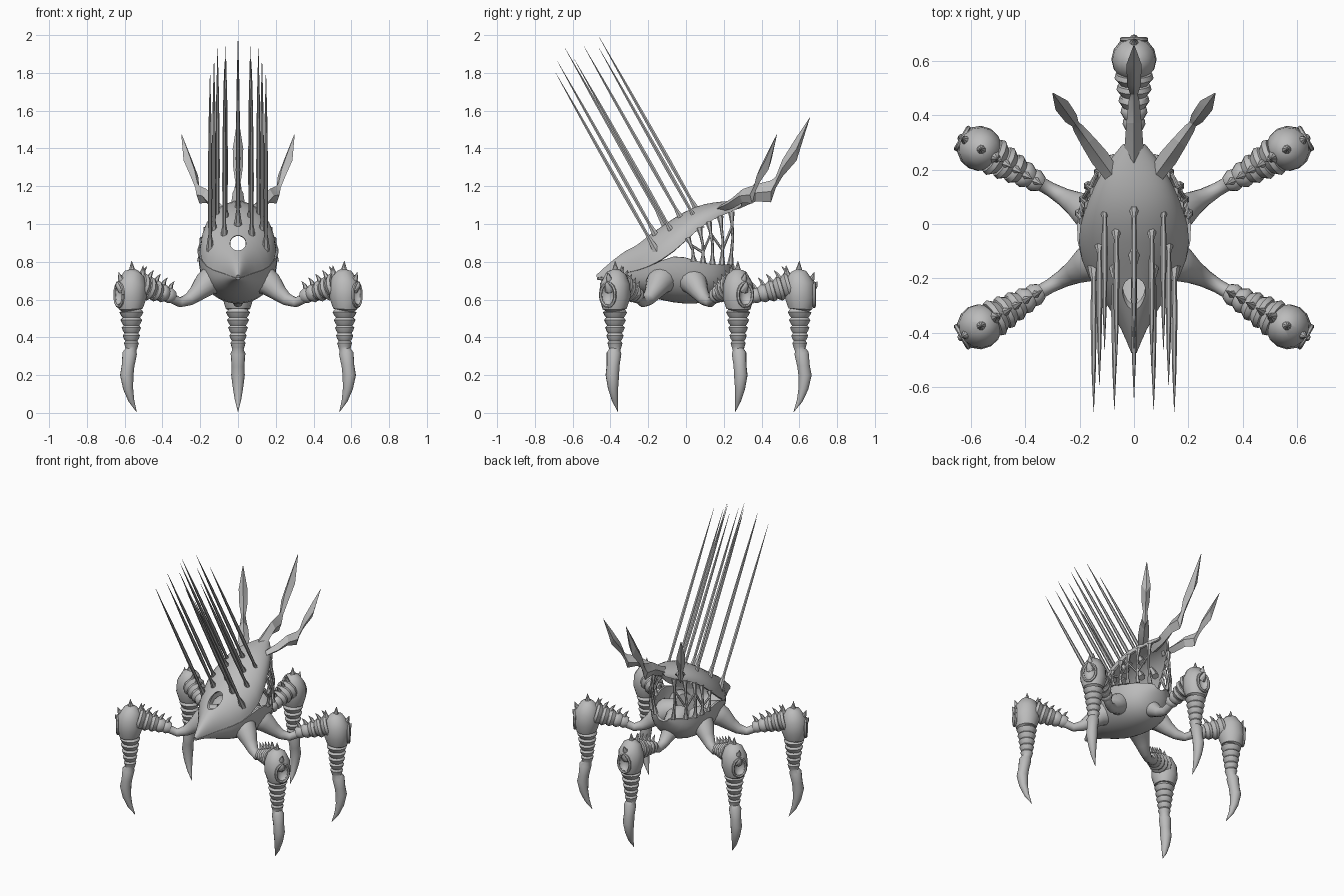
import bpy, bmesh, math
from mathutils import Vector, Matrix

if "Cube" in bpy.data.objects:
    bpy.data.objects.remove(bpy.data.objects["Cube"])

GREY = (0.5, 0.5, 0.5, 1)
mat = bpy.data.materials.new("bone grey")
mat.use_nodes = True
mat.diffuse_color = GREY
mat.node_tree.nodes["Principled BSDF"].inputs["Base Color"].default_value = GREY


def loft(bm, rings, closed=True):
    """Skin a list of point rings; closed rings get end caps."""
    rows = [[bm.verts.new(p) for p in ring] for ring in rings]
    n = len(rows[0])
    for a, b in zip(rows, rows[1:]):
        for i in range(n if closed else n - 1):
            j = (i + 1) % n
            bm.faces.new((a[i], a[j], b[j], b[i]))
    if closed:
        bm.faces.new(rows[0])
        bm.faces.new(rows[-1])


def tube(bm, path, radii, side, sides=10, width=1.0):
    """Tapered tube along a path; width scales it along the side vector."""
    pts = [Vector(p) for p in path]
    rings = []
    for i, p in enumerate(pts):
        t = (pts[min(i + 1, len(pts) - 1)] - pts[max(i - 1, 0)]).normalized()
        u = Vector(side)
        u = (u - t * u.dot(t)).normalized()
        v = t.cross(u)
        rings.append([p + radii[i] * (u * width * math.cos(a) + v * math.sin(a))
                      for a in (math.tau * k / sides for k in range(sides))])
    loft(bm, rings)


def finish(name, bm, angle=40):
    bmesh.ops.recalc_face_normals(bm, faces=bm.faces)
    me = bpy.data.meshes.new(name)
    bm.to_mesh(me)
    bm.free()
    ob = bpy.data.objects.new(name, me)
    bpy.context.collection.objects.link(ob)
    me.materials.append(mat)
    shade(ob, angle)
    return ob


def select(ob):
    bpy.ops.object.select_all(action="DESELECT")
    ob.select_set(True)
    bpy.context.view_layer.objects.active = ob


def shade(ob, angle=40):
    select(ob)
    bpy.ops.object.shade_smooth_by_angle(angle=math.radians(angle))


def apply_all(ob):
    select(ob)
    for m in list(ob.modifiers):
        bpy.ops.object.modifier_apply(modifier=m.name)
    shade(ob)


def carve(ob, matrix):
    """Cut a stretched ball out of an object."""
    bm = bmesh.new()
    bmesh.ops.create_uvsphere(bm, u_segments=16, v_segments=10, radius=1, matrix=matrix)
    cutter = finish("cutter", bm)
    cutter.hide_render = True
    cut = ob.modifiers.new("cut", "BOOLEAN")
    cut.operation, cut.object, cut.solver = "DIFFERENCE", cutter, "EXACT"
    apply_all(ob)
    bpy.data.objects.remove(cutter)


def ball(loc, size):
    return Matrix.Translation(loc) @ Matrix.Diagonal((*size, 1))


# Body stations: y, half width at the rim, rim height, crown or keel height
FRONT = [(-.47, .004, .715), (-.39, .036, .725), (-.30, .085, .745),
         (-.20, .165, .765), (-.06, .208, .85)]
UPPER = FRONT + [(.05, .175, .965), (.15, .135, 1.03), (.23, .085, 1.06), (.29, .035, 1.09)]
LOWER = FRONT + [(.05, .20, .80), (.15, .165, .785), (.21, .115, .785), (.25, .04, .785)]
CROWN = [.725, .80, .865, .93, 1.03, 1.09, 1.11, 1.115, 1.12]
KEEL = [.712, .70, .665, .62, .585, .58, .60, .66, .76]


def shell(name, stations, ridge, power):
    bm = bmesh.new()
    rings = []
    for (y, w, ze), zr in zip(stations, ridge):
        angles = [math.pi * (k / 12 - .5) for k in range(13)]
        rings.append([(w * math.sin(a), y, ze + (zr - ze) * max(math.cos(a), 0) ** power)
                      for a in angles])
    loft(bm, rings, closed=False)
    ob = finish(name, bm)
    ob.modifiers.new("smooth", "SUBSURF").levels = 1
    wall = ob.modifiers.new("wall", "SOLIDIFY")
    wall.thickness, wall.offset = .014, 0
    apply_all(ob)
    return ob


carapace = shell("carapace", UPPER, CROWN, 1.0)
carve(carapace, ball((0, -.26, .90), (.043, .16, .043)))
shell("lower_hull", LOWER, KEEL, .8)


# Open lattice of ribs between carapace and hull
def rim(stations, y):
    for a, b in zip(stations, stations[1:]):
        if a[0] <= y <= b[0]:
            return Vector((a[1], *(a[0::2]))).lerp(Vector((b[1], *(b[0::2]))),
                                                   (y - a[0]) / (b[0] - a[0]))


bm = bmesh.new()
for s in (1, -1):
    mids = []
    for top, low in ((.01, .04), (.07, .09), (.12, .14), (.18, .19), (.24, .235)):
        a, b = rim(UPPER, top), rim(LOWER, low)
        m = a.lerp(b, .5) + Vector((.015, .01, 0))
        mids.append((a.lerp(m, .55), b.lerp(m, .6)))
        tube(bm, [(p.x * s, p.y, p.z) for p in (a, a.lerp(m, .4), m, m.lerp(b, .6), b)],
             [.018, .009, .007, .009, .018], (0, 1, 0), 6)
    for i, (p, q) in enumerate(zip(mids, mids[1:])):
        tube(bm, [(v.x * s, v.y, v.z) for v in (p[i % 2], q[1 - i % 2])],
             [.007, .007], (0, 0, 1), 6)
finish("ribs", bm)

# Long spines: x, tip y, tip z
SPINES = [(0, -.46, 1.99), (0, -.64, 1.93), (.065, -.54, 1.94), (.072, -.68, 1.86),
          (.108, -.46, 1.93), (.127, -.59, 1.87), (.148, -.69, 1.80)]
bm = bmesh.new()
for x, y, z in SPINES:
    for s in ((1, -1) if x else (1,)):
        tip = Vector((x * s, y, z))
        back = Vector((0, .52, -.92))
        tube(bm, [tip + back * f for f in (1.04, .96, .93, .7, .3, 0)],
             [.024, .014, .009, .012, .008, .0008], (1, 0, 0), 6)
finish("spines", bm, 30)

# Three jagged tail blades: distance, upper edge, lower edge, half thickness
BLADE = [(0, .02, -.02, .03), (.10, .07, 0, .035), (.19, .13, .04, .028),
         (.27, .15, .035, .02), (.295, .17, .11, .014), (.33, .26, .17, .025),
         (.405, .38, .255, .028), (.476, .486, .482, .002)]
bm = bmesh.new()
loft(bm, [[(0, d, t), (w, d, (t + b) / 2), (0, d, b), (-w, d, (t + b) / 2)]
          for d, t, b, w in BLADE])
blade = finish("centre_blade", bm, 20)
blade.location = (0, .18, 1.08)
for s, name in ((1, "left_blade"), (-1, "right_blade")):
    ob = bpy.data.objects.new(name, blade.data)
    bpy.context.collection.objects.link(ob)
    ob.location = (.08 * s, .18, 1.08)
    ob.rotation_euler.z = -s * math.radians(36)
    ob.scale = (1, .78, .81)

# Leg, built along +x: hip, armoured upper limb, knee with shin and claw
Y = (0, 1, 0)
bm = bmesh.new()
tube(bm, [(.09, 0, .72), (.15, 0, .71), (.20, 0, .68), (.25, 0, .635), (.30, 0, .60),
          (.355, 0, .585), (.40, 0, .605), (.44, 0, .63)],
     [.07, .08, .066, .046, .033, .026, .026, .034], Y, 14)
hip = finish("hip", bm, 60)

bm = bmesh.new()
path, radii = [], []
for i in range(5):
    r, big = .395 + .042 * i, .042 + .0075 * i
    z = .615 + .012 * i
    path += [(r, 0, z), (r + .022, 0, z + .006), (r + .039, 0, z + .011)]
    radii += [big * .74, big, big * .93]
    tip = z + big
    tube(bm, [(r + .025, 0, tip - .01), (r + .012, 0, tip + .02), (r - .006, 0, tip + .04)],
         [.018, .009, .001], Y, 6)
tube(bm, path, radii, Y, 12)
limb = finish("upper_limb", bm)

bm = bmesh.new()
prof = [(.625, .755, .02), (.635, .735, .055), (.65, .68, .08), (.655, .61, .083),
        (.655, .55, .064)]
for i in range(5):
    z, big = .545 - .041 * i, .064 - .006 * i
    prof += [(.652, z, big * .8), (.652, z - .012, big), (.652, z - .03, big * .86)]
prof += [(.655, .335, .030), (.662, .315, .039), (.672, .25, .034), (.68, .20, .036),
         (.672, .13, .027), (.652, .065, .016), (.62, .005, .001)]
tube(bm, [(r, 0, z) for r, z, _ in prof], [p[2] for p in prof], Y, 14)
shin = finish("shin", bm)
carve(shin, ball((.742, 0, .625), (.04, .04, .058)))

# Knee horns and socket lip
bm = bmesh.new()
for r, z, dr, dz in ((.645, .74, .005, .065), (.695, .695, .035, .05), (.59, .72, -.01, .06),
                     (.715, .665, .03, .03)):
    tube(bm, [(r - dr * .3, 0, z - dz * .3), (r + dr * .7, 0, z + dz * .4), (r + dr, 0, z + dz)],
         [.03, .014, .001], Y, 8)
lip = [(.728, .044 * math.cos(a), .625 + .062 * math.sin(a))
       for a in (math.tau * k / 16 for k in range(17))]
tube(bm, lip, [.009] * 17, (1, 0, 0), 6)
horns = finish("knee_horns", bm)

# Five legs around the body, leaving the front free
NAMES = ["front_left", "rear_left", "back", "rear_right", "front_right"]
for i, place in enumerate(NAMES):
    for part in (hip, limb, shin, horns):
        ob = part if i == 0 else bpy.data.objects.new("", part.data)
        if i:
            bpy.context.collection.objects.link(ob)
        ob.name = place + "_" + part.data.name
        ob.location = (0, -.05, 0)
        ob.rotation_euler.z = math.radians(-30 + 60 * i)
